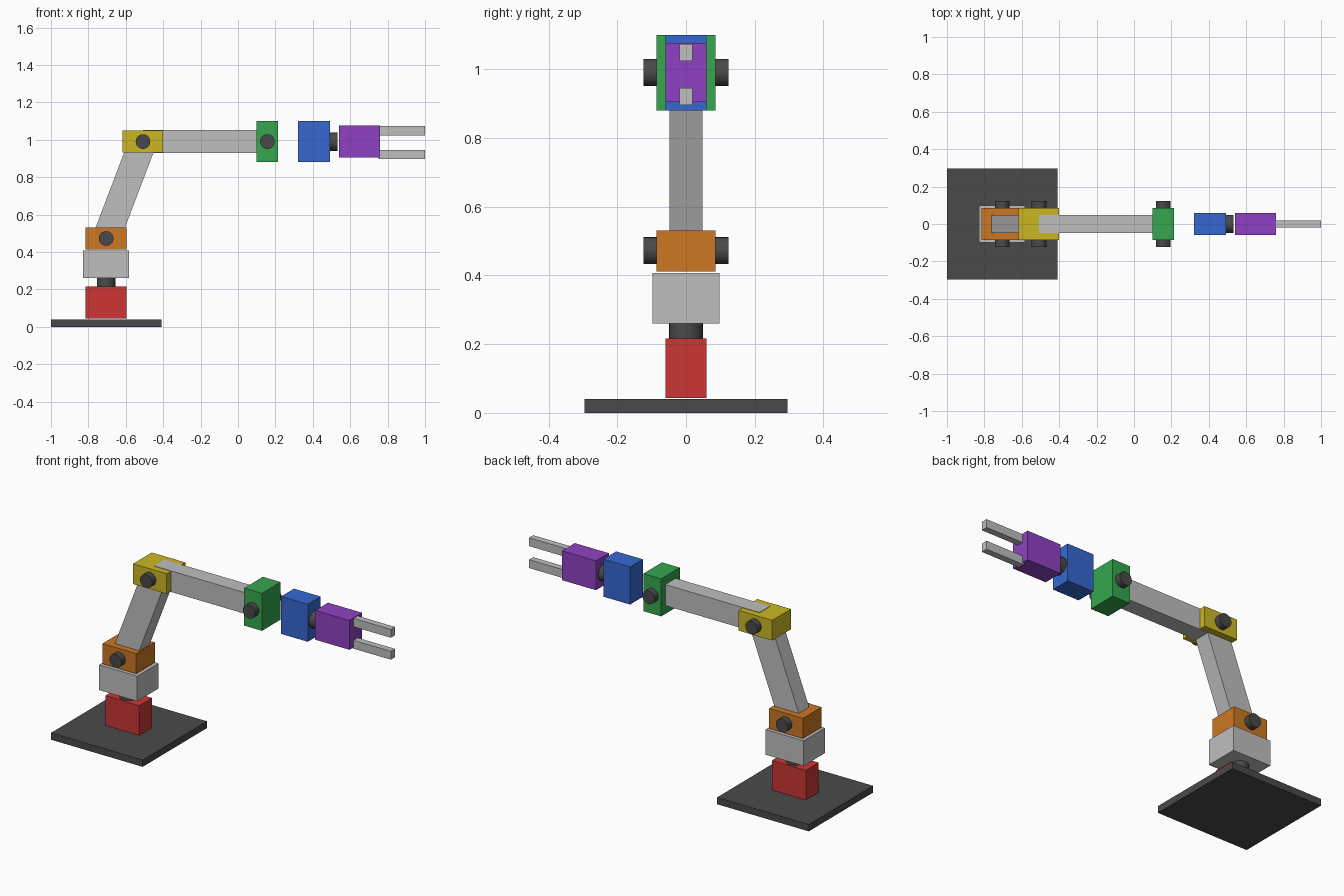
import bpy, math
from mathutils import Matrix, Vector

cube = bpy.data.objects.get("Cube")
if cube:
    bpy.data.objects.remove(cube, do_unlink=True)


def material(name, *srgb):
    """Flat material from display colour values, stored as linear."""
    colour = [((c + 0.055) / 1.055) ** 2.4 for c in srgb] + [1.0]
    mat = bpy.data.materials.new(name)
    mat.use_nodes = True
    mat.diffuse_color = colour
    mat.node_tree.nodes["Principled BSDF"].inputs["Base Color"].default_value = colour
    return mat


DARK = material("dark_grey", 0.29, 0.29, 0.29)
GREY = material("light_grey", 0.75, 0.75, 0.75)
RED = material("red", 0.8, 0.21, 0.21)
ORANGE = material("orange", 0.8, 0.47, 0.14)
YELLOW = material("yellow", 0.8, 0.72, 0.14)
GREEN = material("green", 0.21, 0.65, 0.31)
BLUE = material("blue", 0.21, 0.41, 0.82)
PURPLE = material("purple", 0.56, 0.26, 0.76)


def finish(name, mat):
    obj = bpy.context.object
    obj.name = obj.data.name = name
    obj.data.materials.append(mat)
    return obj


def block(name, mat, x, z, depth):
    """Box spanning the x and z ranges, centred on y."""
    bpy.ops.mesh.primitive_cube_add(size=1, location=(sum(x) / 2, 0, sum(z) / 2))
    obj = finish(name, mat)
    obj.data.transform(Matrix.Diagonal((x[1] - x[0], depth, z[1] - z[0], 1)))
    return obj


def rod(name, start, end, radius):
    """Dark cylinder between two points."""
    start, end = Vector(start), Vector(end)
    axis = end - start
    bpy.ops.mesh.primitive_cylinder_add(
        vertices=32, radius=radius, depth=axis.length, location=(start + end) / 2,
        rotation=axis.to_track_quat('Z', 'Y').to_euler())
    obj = finish(name, DARK)
    bpy.ops.object.shade_smooth_by_angle(angle=math.radians(30))
    return obj


def beam(name, start, end, thickness, depth):
    """Square-ended arm segment between two joints in the xz plane."""
    (x0, z0), (x1, z1) = start, end
    length = math.hypot(x1 - x0, z1 - z0)
    obj = block(name, GREY, (-length / 2, length / 2), (-thickness / 2, thickness / 2), depth)
    obj.location = ((x0 + x1) / 2, 0, (z0 + z1) / 2)
    obj.rotation_euler.y = -math.atan2(z1 - z0, x1 - x0)
    return obj


# Joint centres
SHOULDER, ELBOW, WRIST = (-0.705, 0.472), (-0.508, 0.99), (0.157, 0.99)

# Base and turntable
block("base_plate", DARK, (-1.0, -0.408), (0, 0.04), 0.592)
block("base_motor", RED, (-0.815, -0.597), (0.043, 0.216), 0.118)
rod("turntable_shaft", (-0.705, 0, 0.2), (-0.705, 0, 0.27), 0.049)
block("turntable", GREY, (-0.828, -0.582), (0.26, 0.407), 0.196)

# Joint housings
block("shoulder_motor", ORANGE, (-0.815, -0.597), (0.412, 0.53), 0.172)
block("elbow_motor", YELLOW, (-0.617, -0.4), (0.931, 1.049), 0.172)
block("wrist_motor", GREEN, (0.1, 0.215), (0.88, 1.099), 0.172)
for name, (x, z) in (("shoulder", SHOULDER), ("elbow", ELBOW), ("wrist", WRIST)):
    rod(name + "_pivot", (x, -0.123, z), (x, 0.123, z), 0.039)

# Arm segments
beam("lower_arm", SHOULDER, ELBOW, 0.147, 0.096)
beam("upper_arm", ELBOW, WRIST, 0.123, 0.096)

# Rotating wrist and gripper
block("roll_motor", BLUE, (0.32, 0.492), (0.88, 1.099), 0.118)
rod("roll_shaft", (0.48, 0, 0.99), (0.533, 0, 0.99), 0.049)
block("gripper_motor", PURPLE, (0.54, 0.76), (0.905, 1.076), 0.118)
block("upper_finger", GREY, (0.752, 1.0), (1.024, 1.073), 0.038)
block("lower_finger", GREY, (0.752, 1.0), (0.896, 0.945), 0.038)
